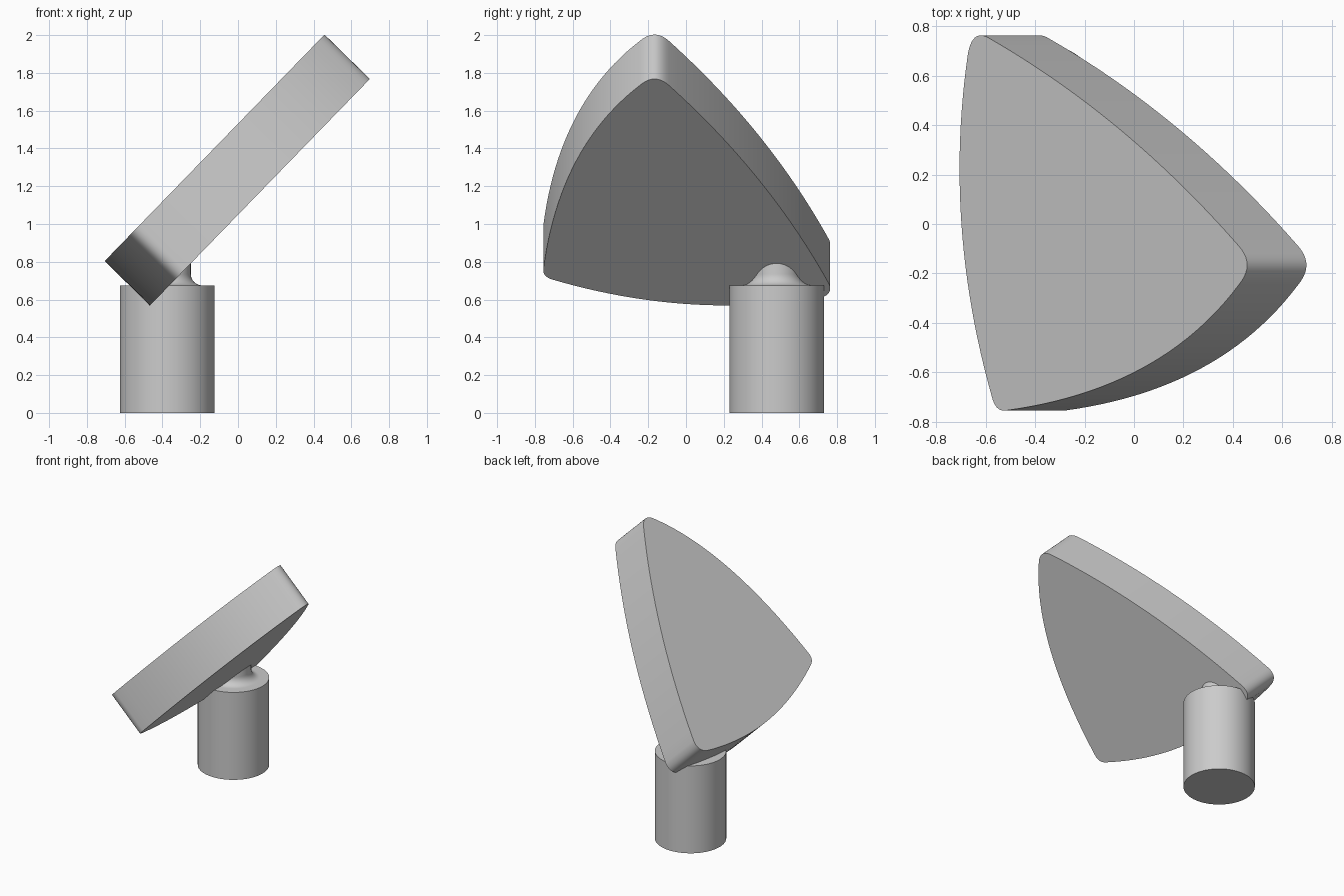
import bpy, bmesh, math
from mathutils import Vector

if "Cube" in bpy.data.objects:
    bpy.data.objects.remove(bpy.data.objects["Cube"], do_unlink=True)

grey = bpy.data.materials.new("plain grey")
grey.use_nodes = True
colour = (0.6, 0.6, 0.6, 1)
grey.diffuse_color = colour
grey.node_tree.nodes["Principled BSDF"].inputs["Base Color"].default_value = colour


def finish(bm, name):
    bmesh.ops.recalc_face_normals(bm, faces=bm.faces)
    mesh = bpy.data.meshes.new(name)
    bm.to_mesh(mesh)
    bm.free()
    mesh.materials.append(grey)
    obj = bpy.data.objects.new(name, mesh)
    bpy.context.collection.objects.link(obj)
    bpy.ops.object.select_all(action="DESELECT")
    obj.select_set(True)
    bpy.context.view_layer.objects.active = obj
    bpy.ops.object.shade_smooth_by_angle(angle=math.radians(35))
    return obj


def bend(a, c, b, steps):
    """Points of a quadratic curve from a towards b, leaving out b."""
    a, c, b = Vector(a), Vector(c), Vector(b)
    return [a.lerp(c, i / steps).lerp(c.lerp(b, i / steps), i / steps)
            for i in range(steps)]


# Tilted slab: rounded three-sided outline with bowed edges
# Each entry is a curve start followed by its control point
outline_curves = [
    ((-0.575, -0.70), (-0.773, 0.0), 24),      # left side
    ((-0.672, 0.69), (-0.655, 0.785), 10),     # back corner
    ((-0.595, 0.757), (-0.035, 0.437), 24),    # back side
    ((0.425, -0.09), (0.491, -0.165), 10),     # upper corner
    ((0.425, -0.245), (0.108, -0.67), 24),     # front side
    ((-0.52, -0.755), (-0.56, -0.76), 10),     # front corner
]
outline = []
for i, (start, control, steps) in enumerate(outline_curves):
    end = outline_curves[(i + 1) % len(outline_curves)][0]
    outline += bend(start, control, end, steps)

bm = bmesh.new()
slope = 1.03
top = bm.faces.new([bm.verts.new((p.x, p.y, 0.81 + (p.x + 0.70) * slope))
                    for p in outline])
lower = bmesh.ops.extrude_face_region(bm, geom=[top], use_keep_orig=True)["geom"]
bmesh.ops.translate(bm, vec=(0.24, 0, -0.235),
                    verts=[v for v in lower if isinstance(v, bmesh.types.BMVert)])
finish(bm, "tilted_slab")

# Post with a filleted neck, turned from one profile
base_r, neck_r, fillet, post_top = 0.25, 0.125, 0.06, 0.675
profile = [(0, 0), (base_r, 0), (base_r, post_top)]
for i in range(9):
    a = math.pi / 2 * i / 8
    profile.append((neck_r + fillet * (1 - math.sin(a)),
                    post_top + fillet * (1 - math.cos(a))))
profile += [(neck_r, 0.9), (0, 0.9)]

bm = bmesh.new()
verts = [bm.verts.new((r, 0, z)) for r, z in profile]
edges = [bm.edges.new(pair) for pair in zip(verts, verts[1:])]
bmesh.ops.spin(bm, geom=verts + edges, cent=(0, 0, 0), axis=(0, 0, 1),
               angle=math.tau, steps=64)
bmesh.ops.remove_doubles(bm, verts=bm.verts, dist=0.0005)
post = finish(bm, "post")
post.location = (-0.375, 0.48, 0)
